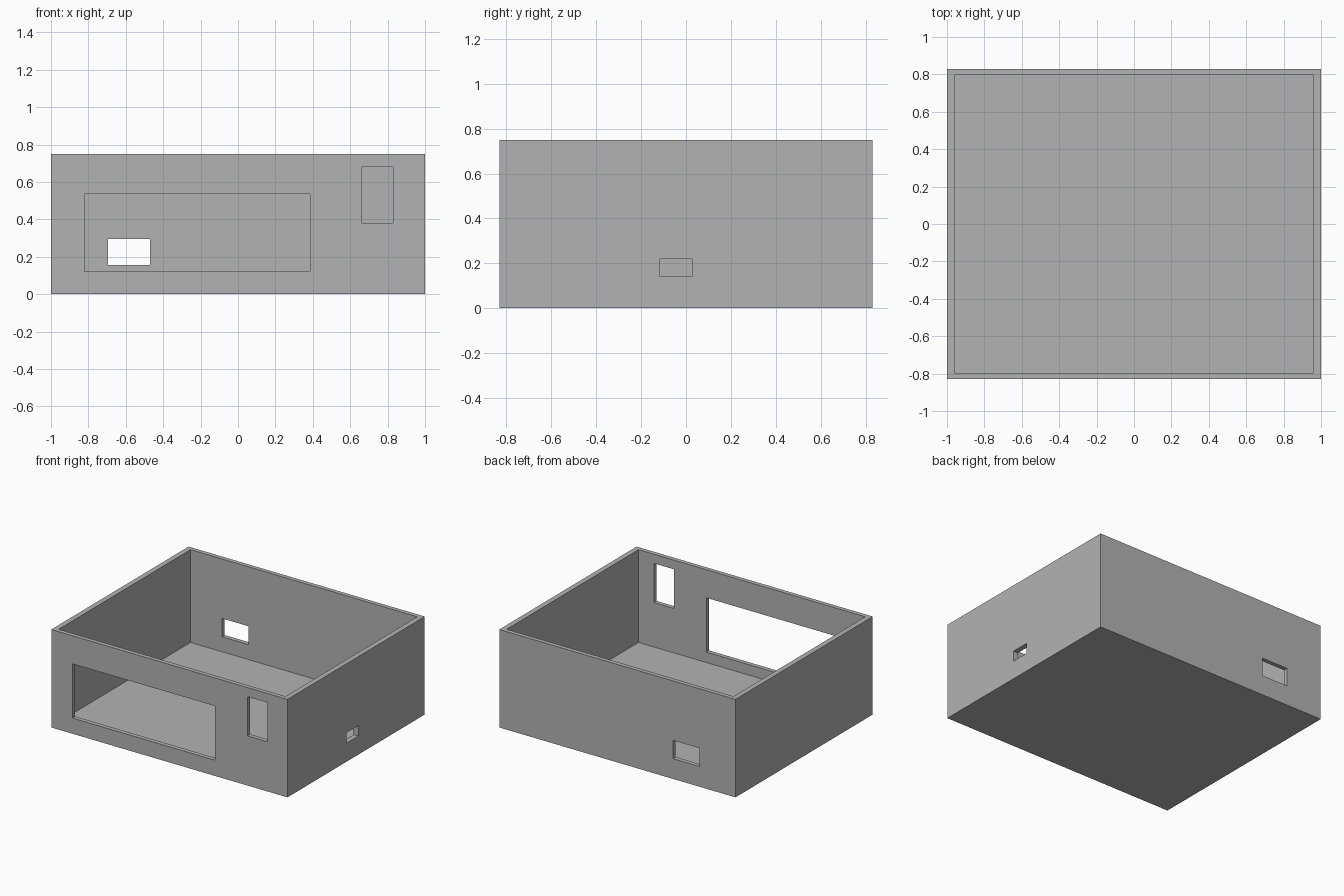
import bpy
from mathutils import Matrix, Vector

# Remove the default cube
if "Cube" in bpy.data.objects:
    bpy.data.objects.remove(bpy.data.objects["Cube"], do_unlink=True)

W, D, H = 1.0, 0.83, 0.75          # half width, half depth, height
WALL_X, WALL_Y, FLOOR = 0.04, 0.033, 0.04

grey = bpy.data.materials.new("plain_grey")
grey.use_nodes = True
colour = (0.45, 0.45, 0.45, 1)
grey.diffuse_color = colour
grey.node_tree.nodes["Principled BSDF"].inputs["Base Color"].default_value = colour


def box(name, x, y, z):
    """Box between the given (low, high) ranges."""
    bpy.ops.mesh.primitive_cube_add(size=1)
    ob = bpy.context.object
    ob.name = name
    size = Vector([r[1] - r[0] for r in (x, y, z)])
    centre = Vector([sum(r) / 2 for r in (x, y, z)])
    ob.data.transform(Matrix.LocRotScale(centre, None, size))
    ob.data.materials.append(grey)
    return ob


def cut(target, cutter):
    """Subtract the cutter from the target and discard it."""
    cutter.hide_render = True
    mod = target.modifiers.new(cutter.name, 'BOOLEAN')
    mod.operation = 'DIFFERENCE'
    mod.solver = 'EXACT'
    mod.object = cutter
    bpy.context.view_layer.objects.active = target
    bpy.ops.object.modifier_apply(modifier=mod.name)
    bpy.data.objects.remove(cutter, do_unlink=True)


# Open-topped case
case = box("case", (-W, W), (-D, D), (0, H))
cut(case, box("interior", (WALL_X - W, W - WALL_X),
              (WALL_Y - D, D - WALL_Y), (FLOOR, H + 0.2)))

# Openings through the walls
front, back, left = (-D - 0.1, -D + 0.1), (D - 0.1, D + 0.1), (W - 0.1, W + 0.1)
openings = [
    ("display_opening", (-0.82, 0.385), front, (0.12, 0.535)),
    ("switch_opening", (0.66, 0.83), front, (0.38, 0.68)),
    ("back_socket_opening", (-0.695, -0.47), back, (0.155, 0.295)),
    ("side_socket_opening", left, (-0.115, 0.027), (0.142, 0.222)),
]
for spec in openings:
    cut(case, box(*spec))
